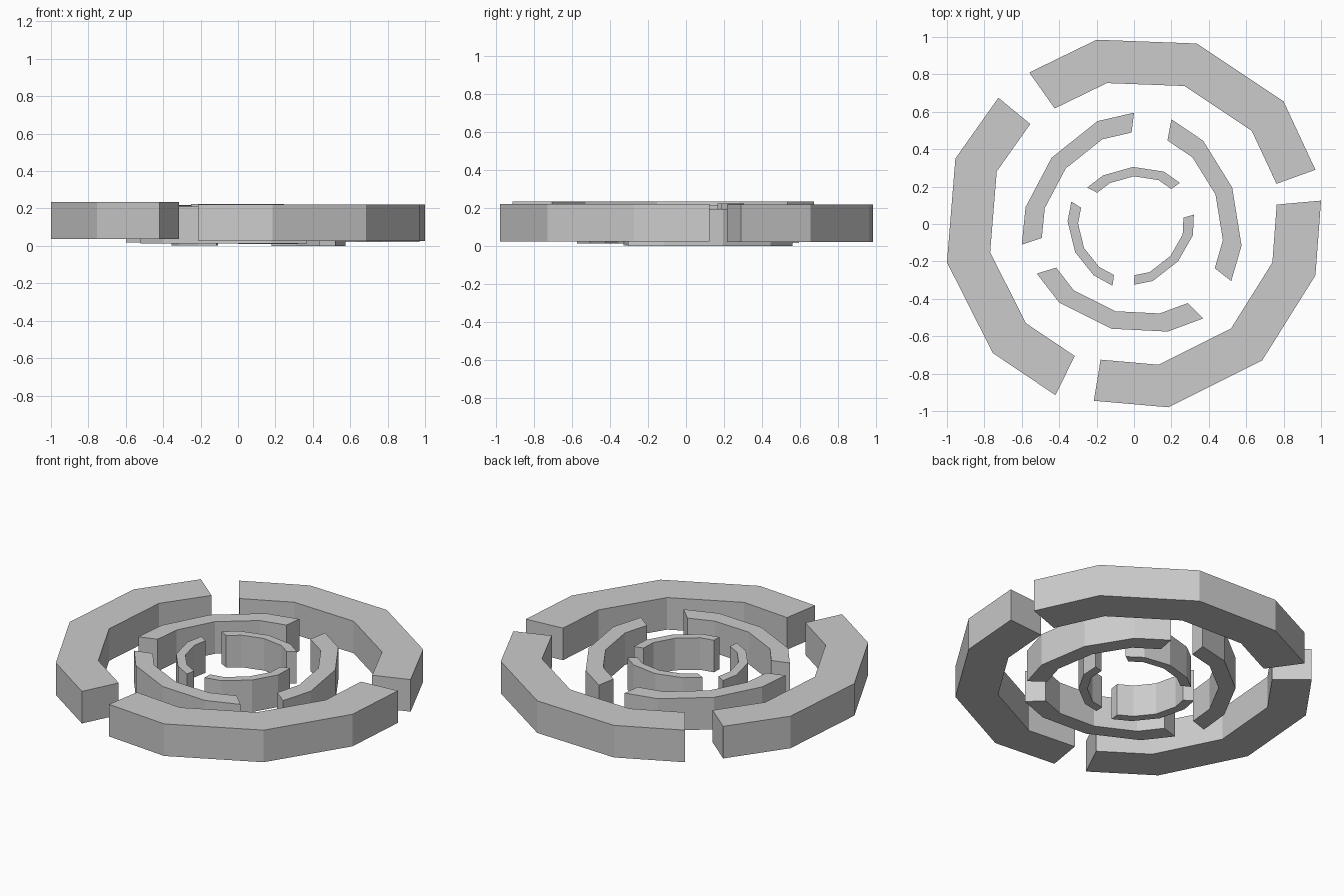
import bpy, bmesh

if "Cube" in bpy.data.objects:
    bpy.data.objects.remove(bpy.data.objects["Cube"])

HEIGHT = 0.197


def arc_block(name, z, scale, shift, outer):
    """Extrude a band whose inner edge is the outer edge scaled and shifted."""
    inner = [(x * scale + shift[0], y * scale + shift[1]) for x, y in outer]
    bm = bmesh.new()
    outline = [bm.verts.new((x, y, z)) for x, y in outer + inner[::-1]]
    base = bm.faces.new(outline)
    top = bmesh.ops.extrude_face_region(bm, geom=[base], use_keep_orig=True)
    verts = [v for v in top["geom"] if isinstance(v, bmesh.types.BMVert)]
    bmesh.ops.translate(bm, vec=(0, 0, HEIGHT), verts=verts)
    bmesh.ops.recalc_face_normals(bm, faces=bm.faces)
    mesh = bpy.data.meshes.new(name)
    bm.to_mesh(mesh)
    bm.free()
    obj = bpy.data.objects.new(name, mesh)
    bpy.context.collection.objects.link(obj)
    return obj


# Wide outer ring, three broken arcs
arc_block("outer_arc_back", 0.022, 0.775, (0.01, -0.01),
          [(-.56, .81), (-.20, .985), (.335, .965), (.80, .655), (.97, .29)])
arc_block("outer_arc_left", 0.038, 0.78, (0.011, 0.008),
          [(-.725, .675), (-.955, .35), (-1.0, -.205), (-.755, -.69), (-.42, -.915)])
arc_block("outer_arc_right", 0.025, 0.775, (-0.012, 0.007),
          [(1.0, .125), (.97, -.275), (.685, -.73), (.185, -.98), (-.215, -.945)])

# Middle ring
arc_block("middle_arc_left", 0.018, 0.80, (-0.013, 0.013),
          [(0, .595), (-.195, .55), (-.44, .355), (-.58, .09), (-.60, -.11)])
arc_block("middle_arc_right", 0.0, 0.79, (0.021, 0.004),
          [(.20, .56), (.37, .445), (.525, .195), (.575, -.115), (.52, -.305)])
arc_block("middle_arc_front", 0.013, 0.79, (-0.005, -0.024),
          [(-.52, -.265), (-.40, -.42), (-.12, -.56), (.18, -.575), (.37, -.505)])

# Thin inner ring
arc_block("inner_arc_back", 0.028, 0.80, (0.003, 0.011),
          [(-.25, .195), (-.165, .26), (-.005, .305), (.16, .28), (.245, .22)])
arc_block("inner_arc_left", 0.003, 0.80, (-0.015, -0.009),
          [(-.335, .12), (-.355, .015), (-.315, -.15), (-.215, -.275), (-.115, -.33)])
arc_block("inner_arc_right", 0.01, 0.82, (0.002, -0.007),
          [(.32, .05), (.315, -.06), (.235, -.20), (.10, -.305), (0, -.325)])
